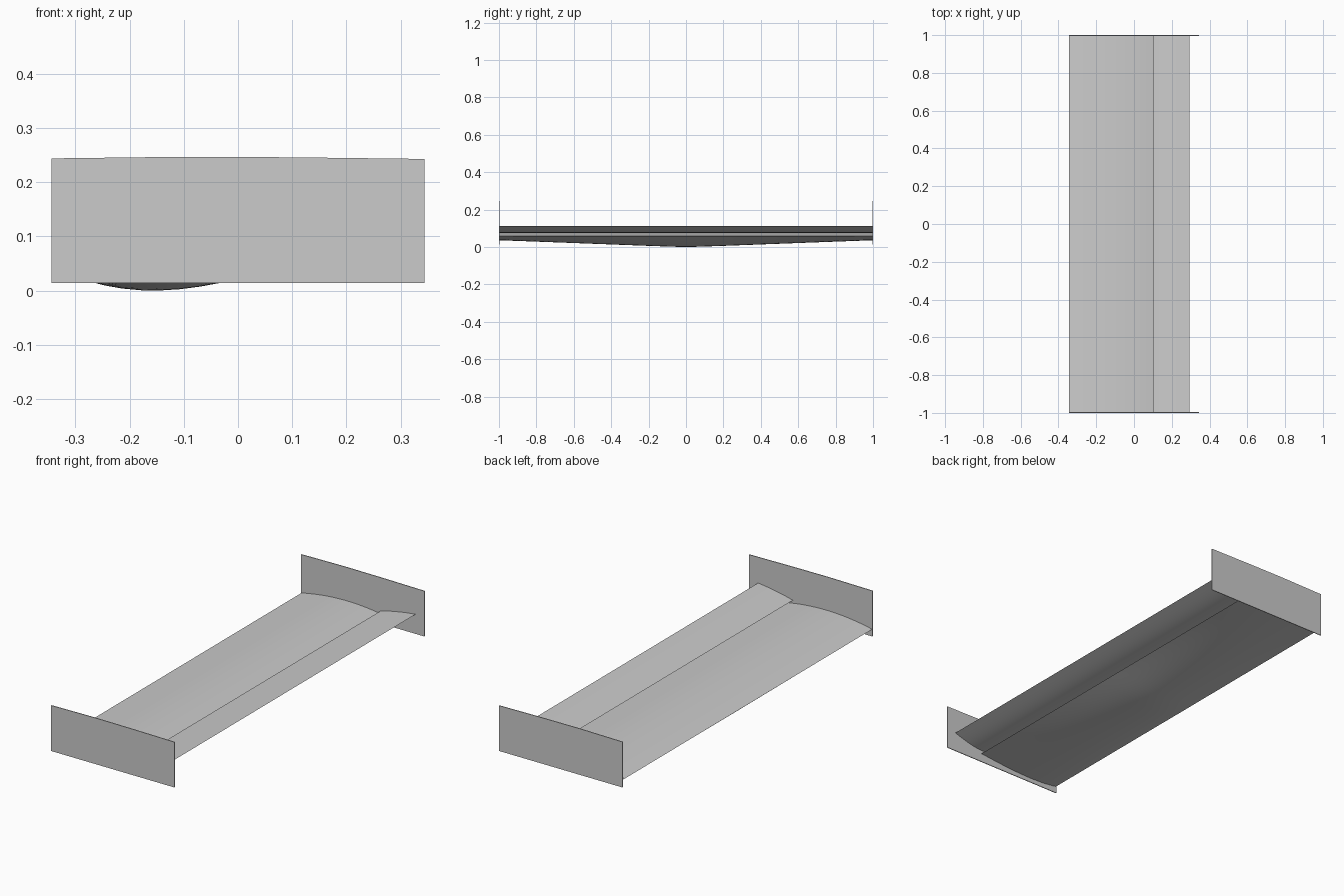
import bpy, bmesh
from math import sin, cos, pi, sqrt

cube = bpy.data.objects.get("Cube")
if cube:
    bpy.data.objects.remove(cube, do_unlink=True)

# Single plain grey for every part
grey = bpy.data.materials.new("plain_grey")
grey.use_nodes = True
colour = (0.6, 0.6, 0.6, 1)
grey.diffuse_color = colour
grey.node_tree.nodes["Principled BSDF"].inputs["Base Color"].default_value = colour


def loft(name, stations, section):
    """Skin closed cross-sections (x, z) along y and cap both ends."""
    bm = bmesh.new()
    rings = [[bm.verts.new((x, y, z)) for x, z in section(y)] for y in stations]
    for a, b in zip(rings, rings[1:]):
        for i in range(len(a)):
            j = (i + 1) % len(a)
            bm.faces.new((a[i], a[j], b[j], b[i]))
    bm.faces.new(rings[0])
    bm.faces.new(rings[-1])
    bmesh.ops.recalc_face_normals(bm, faces=bm.faces)
    mesh = bpy.data.meshes.new(name)
    bm.to_mesh(mesh)
    bm.free()
    mesh.materials.append(grey)
    obj = bpy.data.objects.new(name, mesh)
    bpy.context.collection.objects.link(obj)
    bpy.ops.object.select_all(action='DESELECT')
    obj.select_set(True)
    bpy.context.view_layer.objects.active = obj
    bpy.ops.object.shade_smooth_by_angle(angle=pi / 6)
    return obj


def foil(nose, tail, upper, lower, steps=20):
    """Wing section: chord from nose to tail with arched upper and lower skins."""
    us = [(1 - cos(pi * i / steps)) / 2 for i in range(steps + 1)]

    def point(u, bulge):
        return (nose[0] + (tail[0] - nose[0]) * u,
                nose[1] + (tail[1] - nose[1]) * u + bulge)

    top = [point(u, upper * 4 * u * (1 - u)) for u in us]
    bottom = [point(u, -lower * sin(pi * u ** 0.78)) for u in us[1:-1]]
    return top + bottom[::-1]


half = 0.997
span = [half * (i / 16 - 1) for i in range(33)]


# Main plane, its belly deepening towards mid span
def main_section(y):
    depth = 0.017 + 0.036 * (1 - sqrt(y * y + 0.003)) / 0.945
    return foil((-0.343, 0.05), (0.13, 0.058), 0.024, depth)


loft("main_plane", span, main_section)

# Raised trailing flap
loft("rear_flap", span,
     lambda y: foil((0.1, 0.078), (0.295, 0.113), 0.004, 0.011))

# End plates with a slightly crowned top edge
plate = [(-0.344, 0.014), (0.344, 0.014), (0.344, 0.243),
         (0.1, 0.246), (-0.1, 0.247), (-0.344, 0.244)]
for side, name in ((1, "left_end_plate"), (-1, "right_end_plate")):
    loft(name, (side * 0.996, side), lambda y: plate)
